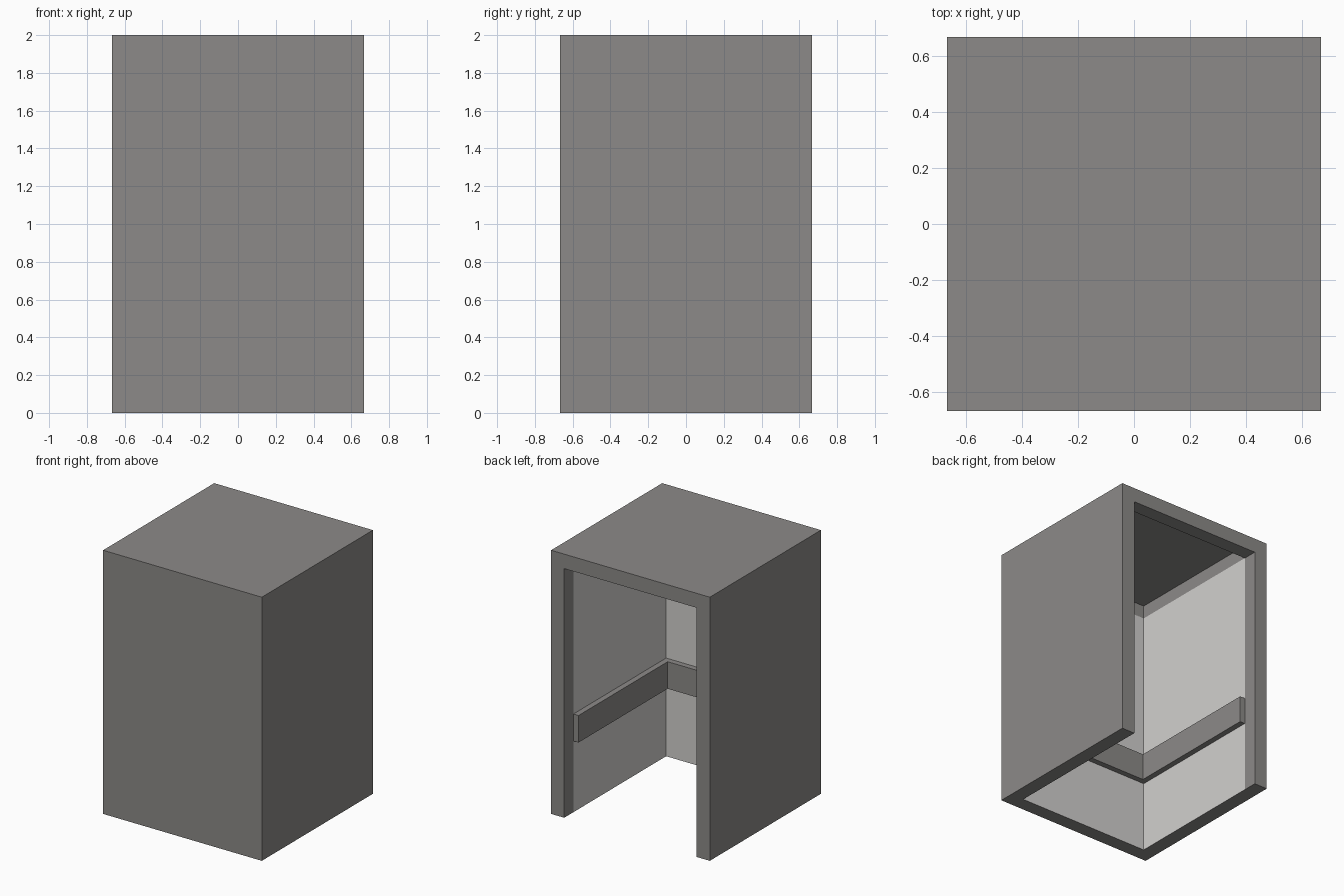
import bpy, bmesh

if "Cube" in bpy.data.objects:
    bpy.data.objects.remove(bpy.data.objects["Cube"])

H, HALF, T = 2.0, 0.666, 0.11        # height, half width, wall thickness
IN = HALF - T                        # inner half width
LINTEL, CEIL = 1.89, 1.99            # doorway head, ceiling underside


def material(name, rgb):
    m = bpy.data.materials.new(name)
    m.diffuse_color = (*rgb, 1.0)
    m.use_nodes = True
    m.node_tree.nodes["Principled BSDF"].inputs["Base Color"].default_value = m.diffuse_color
    return m


grey = material("warm_grey", (0.262, 0.254, 0.246))
light = material("light_grey", (0.64, 0.63, 0.615))


def extrude_profile(name, pts, offset, mats):
    """Closed planar profile pushed along an offset vector into a solid."""
    bm = bmesh.new()
    face = bm.faces.new([bm.verts.new(p) for p in pts])
    ext = bmesh.ops.extrude_face_region(bm, geom=[face])
    verts = [v for v in ext["geom"] if isinstance(v, bmesh.types.BMVert)]
    bmesh.ops.translate(bm, verts=verts, vec=offset)
    bmesh.ops.recalc_face_normals(bm, faces=bm.faces[:])
    me = bpy.data.meshes.new(name)
    bm.to_mesh(me)
    bm.free()
    for m in mats:
        me.materials.append(m)
    ob = bpy.data.objects.new(name, me)
    bpy.context.collection.objects.link(ob)
    return ob


# Outer block
s = HALF
cabin = extrude_profile("cabin_shell", [(-s, -s, 0), (s, -s, 0), (s, s, 0), (-s, s, 0)],
                        (0, 0, H), [grey, light])

# Hollow and doorway, as one side profile (open at the back and the bottom)
yz = [(-IN, -0.2), (0.9, -0.2), (0.9, LINTEL), (IN, LINTEL), (IN, CEIL), (-IN, CEIL)]
cutter = extrude_profile("hollow_cutter", [(-IN, y, z) for y, z in yz], (2 * IN, 0, 0), [grey])
cutter.hide_render = True
mod = cabin.modifiers.new("hollow", 'BOOLEAN')
mod.operation = 'DIFFERENCE'
mod.solver = 'EXACT'
mod.object = cutter
bpy.context.view_layer.objects.active = cabin
bpy.ops.object.modifier_apply(modifier=mod.name)
bpy.data.objects.remove(cutter)

# Light wall lining: inner side faces below the doorway head, inside the jambs
bm = bmesh.new()
bm.from_mesh(cabin.data)
for co, no in (((0, 0, LINTEL), (0, 0, 1)), ((0, IN, 0), (0, 1, 0))):
    bmesh.ops.bisect_plane(bm, geom=bm.verts[:] + bm.edges[:] + bm.faces[:],
                           dist=1e-5, plane_co=co, plane_no=no)
for f in bm.faces:
    c = f.calc_center_median()
    inner = max(abs(c.x), abs(c.y)) < IN + 0.01
    lined = inner and abs(f.normal.z) < 0.5 and c.z < LINTEL and c.y < IN
    f.material_index = 1 if lined else 0
bm.to_mesh(cabin.data)
bm.free()

# Handrail band running round three walls
r = IN - 0.043
u = [(-IN, IN), (-IN, -IN), (IN, -IN), (IN, IN), (r, IN), (r, -r), (-r, -r), (-r, IN)]
extrude_profile("handrail", [(x, y, 0.54) for x, y in u], (0, 0, 0.205), [grey])
